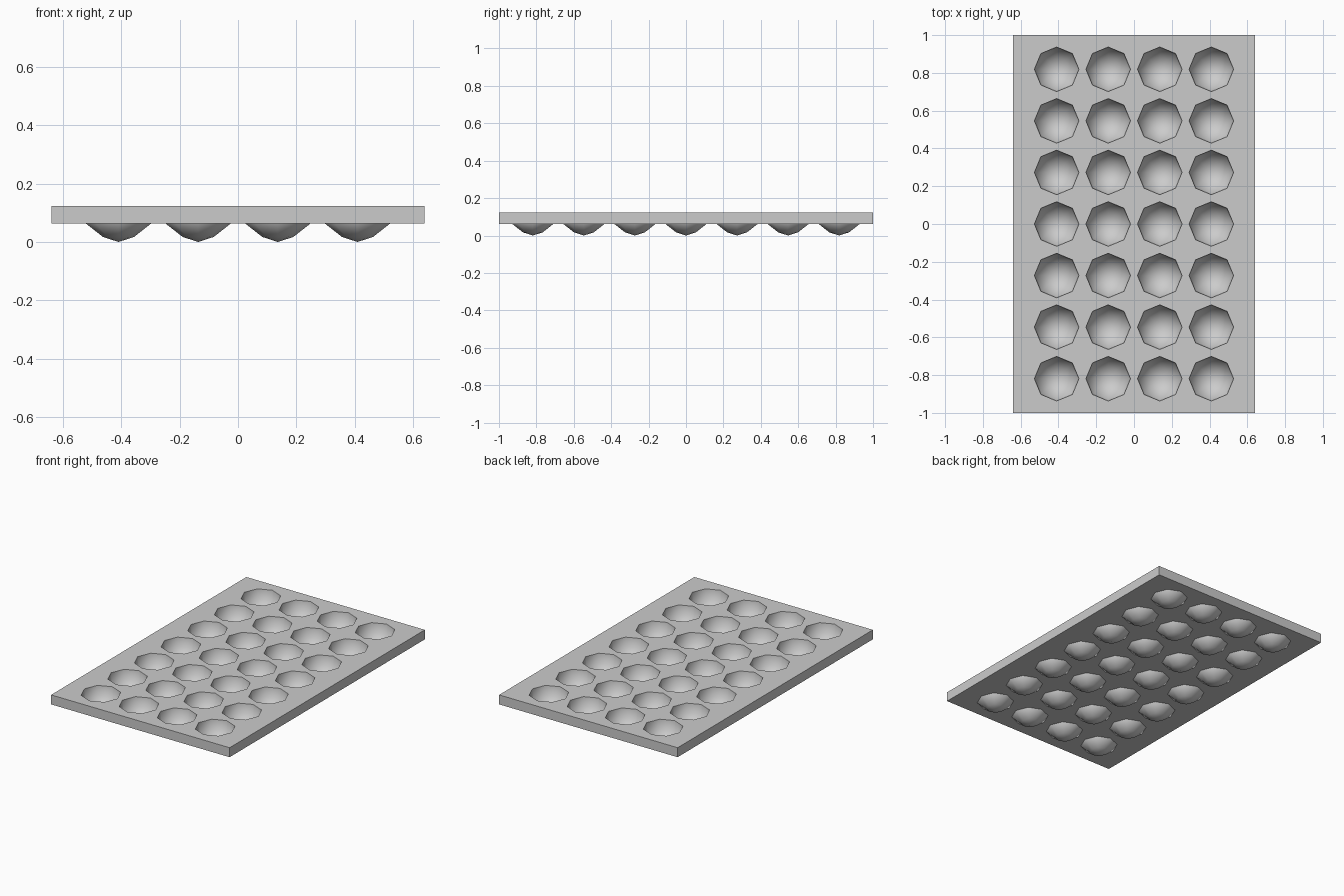
import bpy, bmesh, math
from mathutils import Vector

if "Cube" in bpy.data.objects:
    bpy.data.objects.remove(bpy.data.objects["Cube"], do_unlink=True)

HALF_X, HALF_Y = 0.64, 1.0
Z_LOW, Z_TOP = 0.0625, 0.124
PITCH, SIDES = 0.273, 8
R_TOP, R_LOW = 0.118, 0.111
centres = [((i - 1.5) * PITCH, (j - 3) * PITCH) for i in range(4) for j in range(7)]

grey = bpy.data.materials.new("tray grey")
grey.use_nodes = True
colour = (0.6, 0.6, 0.6, 1)
grey.diffuse_color = colour
grey.node_tree.nodes["Principled BSDF"].inputs["Base Color"].default_value = colour


def ring(bm, cx, cy, r, z):
    angles = [2 * math.pi * k / SIDES for k in range(SIDES)]
    return [bm.verts.new((cx + r * math.cos(a), cy + r * math.sin(a), z)) for a in angles]


def loop_edges(bm, verts):
    return [bm.edges.new((v, verts[k - 1])) for k, v in enumerate(verts)]


def finish(bm, name):
    mesh = bpy.data.meshes.new(name)
    bm.to_mesh(mesh)
    bm.free()
    mesh.materials.append(grey)
    obj = bpy.data.objects.new(name, mesh)
    bpy.context.collection.objects.link(obj)
    return obj


# Slab: perforated top and bottom sheets joined by four side walls
bm = bmesh.new()
corners = []
for z, r, up in ((Z_LOW, R_LOW, -1), (Z_TOP, R_TOP, 1)):
    rim = [bm.verts.new((sx * HALF_X, sy * HALF_Y, z))
           for sx, sy in ((-1, -1), (1, -1), (1, 1), (-1, 1))]
    edges = loop_edges(bm, rim)
    for cx, cy in centres:
        edges += loop_edges(bm, ring(bm, cx, cy, r, z))
    filled = bmesh.ops.triangle_fill(bm, edges=edges, use_beauty=True, normal=Vector((0, 0, up)))
    for f in [g for g in filled["geom"] if isinstance(g, bmesh.types.BMFace)]:
        f.normal_update()
        if f.normal.z * up < 0:
            f.normal_flip()
    corners.append(rim)
low, top = corners
for k in range(4):
    n = (k + 1) % 4
    bm.faces.new((low[k], low[n], top[n], top[k]))
finish(bm, "tray_slab")

# Wells: eight-sided smooth bowls hanging through the slab
bm = bmesh.new()
profile = [(R_TOP, Z_TOP), (R_LOW, Z_LOW), (0.053, 0.017)]
for cx, cy in centres:
    rings = [ring(bm, cx, cy, r, z) for r, z in profile]
    tip = bm.verts.new((cx, cy, 0))
    for k in range(SIDES):
        n = (k + 1) % SIDES
        for upper, lower in zip(rings, rings[1:]):
            bm.faces.new((upper[n], upper[k], lower[k], lower[n]))
        bm.faces.new((rings[-1][n], rings[-1][k], tip))
for f in bm.faces:
    f.normal_update()
    f.smooth = True
finish(bm, "tray_wells")
